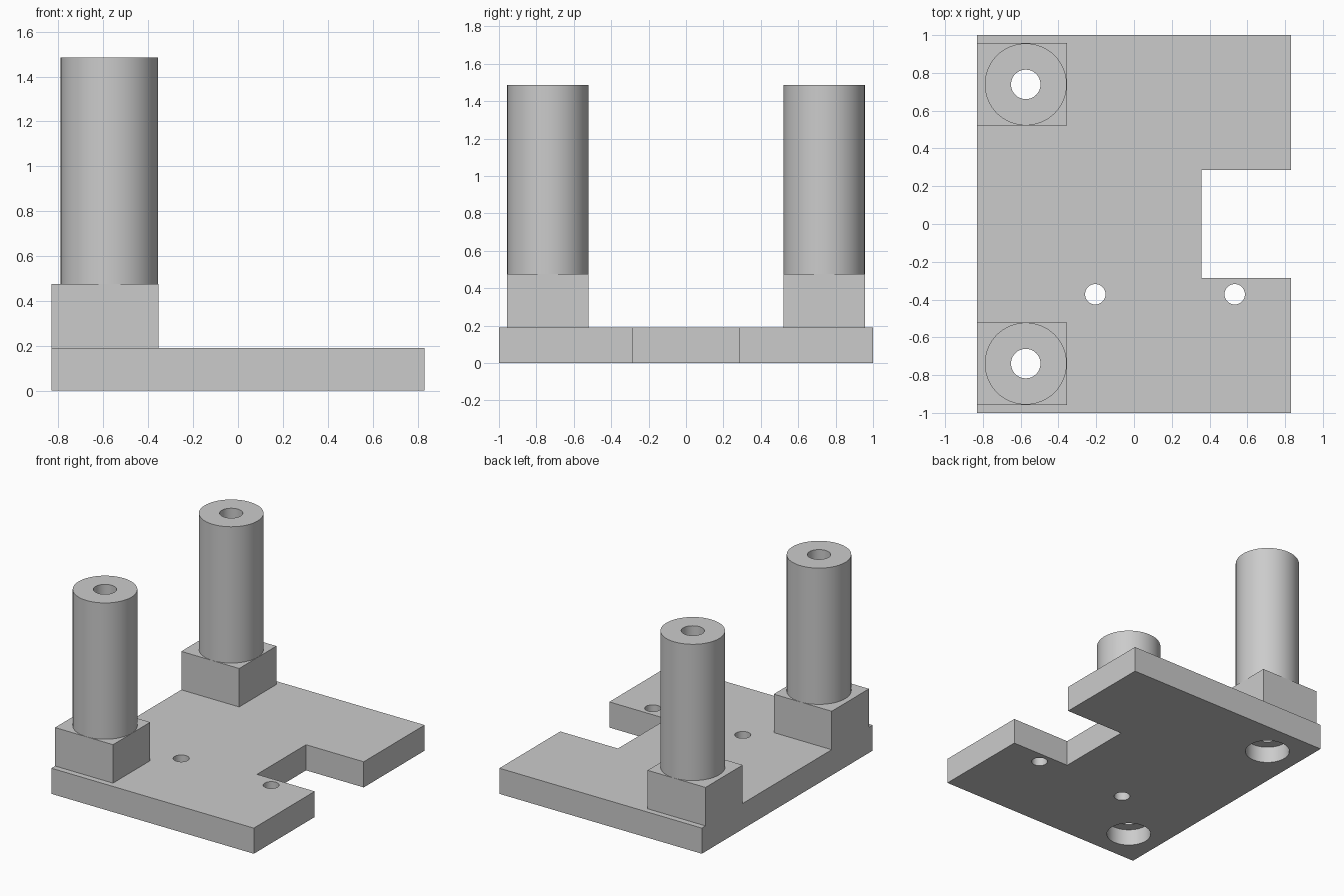
import bpy
import bmesh
from math import radians

if "Cube" in bpy.data.objects:
    bpy.data.objects.remove(bpy.data.objects["Cube"], do_unlink=True)

# Single grey finish
grey = bpy.data.materials.new("plain grey")
grey.use_nodes = True
colour = (0.6, 0.6, 0.6, 1)
grey.diffuse_color = colour
grey.node_tree.nodes["Principled BSDF"].inputs["Base Color"].default_value = colour


def finish(name, bm):
    mesh = bpy.data.meshes.new(name)
    bm.to_mesh(mesh)
    bm.free()
    mesh.materials.append(grey)
    obj = bpy.data.objects.new(name, mesh)
    bpy.context.collection.objects.link(obj)
    return obj


def prism(name, outline, z0, z1):
    bm = bmesh.new()
    face = bm.faces.new([bm.verts.new((x, y, z0)) for x, y in outline])
    top = bmesh.ops.extrude_face_region(bm, geom=[face])["geom"]
    bmesh.ops.translate(bm, vec=(0, 0, z1 - z0),
                        verts=[v for v in top if isinstance(v, bmesh.types.BMVert)])
    bmesh.ops.recalc_face_normals(bm, faces=bm.faces)
    return finish(name, bm)


def cylinder(name, x, y, radius, z0, z1):
    bm = bmesh.new()
    bmesh.ops.create_cone(bm, cap_ends=True, segments=64, radius1=radius,
                          radius2=radius, depth=z1 - z0)
    bmesh.ops.translate(bm, vec=(x, y, (z0 + z1) / 2), verts=bm.verts)
    return finish(name, bm)


def boolean(obj, other, operation):
    mod = obj.modifiers.new(operation.lower(), "BOOLEAN")
    mod.operation = operation
    mod.solver = "EXACT"
    mod.object = other
    bpy.context.view_layer.objects.active = obj
    bpy.ops.object.modifier_apply(modifier=mod.name)
    bpy.data.objects.remove(other, do_unlink=True)


HALF_X, HALF_Y, THICK = 0.83, 1.0, 0.19
BLOCK_TOP, POST_TOP = 0.475, 1.485
POST_X, POST_Y, POST_R = -0.573, 0.739, 0.218

# Base plate with a notch in its left edge
NOTCH_X, NOTCH_Y = 0.357, 0.287
base = prism("base_plate", [
    (-HALF_X, -HALF_Y), (HALF_X, -HALF_Y), (HALF_X, -NOTCH_Y), (NOTCH_X, -NOTCH_Y),
    (NOTCH_X, NOTCH_Y), (HALF_X, NOTCH_Y), (HALF_X, HALF_Y), (-HALF_X, HALF_Y)], 0, THICK)

# Two small screw holes
for x in (-0.205, 0.533):
    boolean(base, cylinder("screw_hole", x, -0.372, 0.054, -0.1, 0.3), "DIFFERENCE")

parts = [base]
for side, name in ((-1, "front"), (1, "back")):
    y = side * POST_Y
    # Square block and round post, bored through
    x1 = POST_X + POST_R
    block = prism(name + "_block", [
        (-HALF_X, y - POST_R), (x1, y - POST_R), (x1, y + POST_R), (-HALF_X, y + POST_R)],
        THICK, BLOCK_TOP)
    post = cylinder(name + "_post", POST_X, y, POST_R - 0.001, BLOCK_TOP, POST_TOP)
    for part in (base, block, post):
        boolean(part, cylinder("bore", POST_X, y, 0.078, -0.1, 1.6), "DIFFERENCE")
    # Counterbore on the underside
    boolean(base, cylinder("counterbore", POST_X, y, 0.15, -0.1, 0.12), "DIFFERENCE")
    parts += [block, post]

# Smooth round walls, crisp edges
bpy.ops.object.select_all(action="DESELECT")
for part in parts:
    part.select_set(True)
bpy.context.view_layer.objects.active = base
bpy.ops.object.shade_smooth_by_angle(angle=radians(30))
